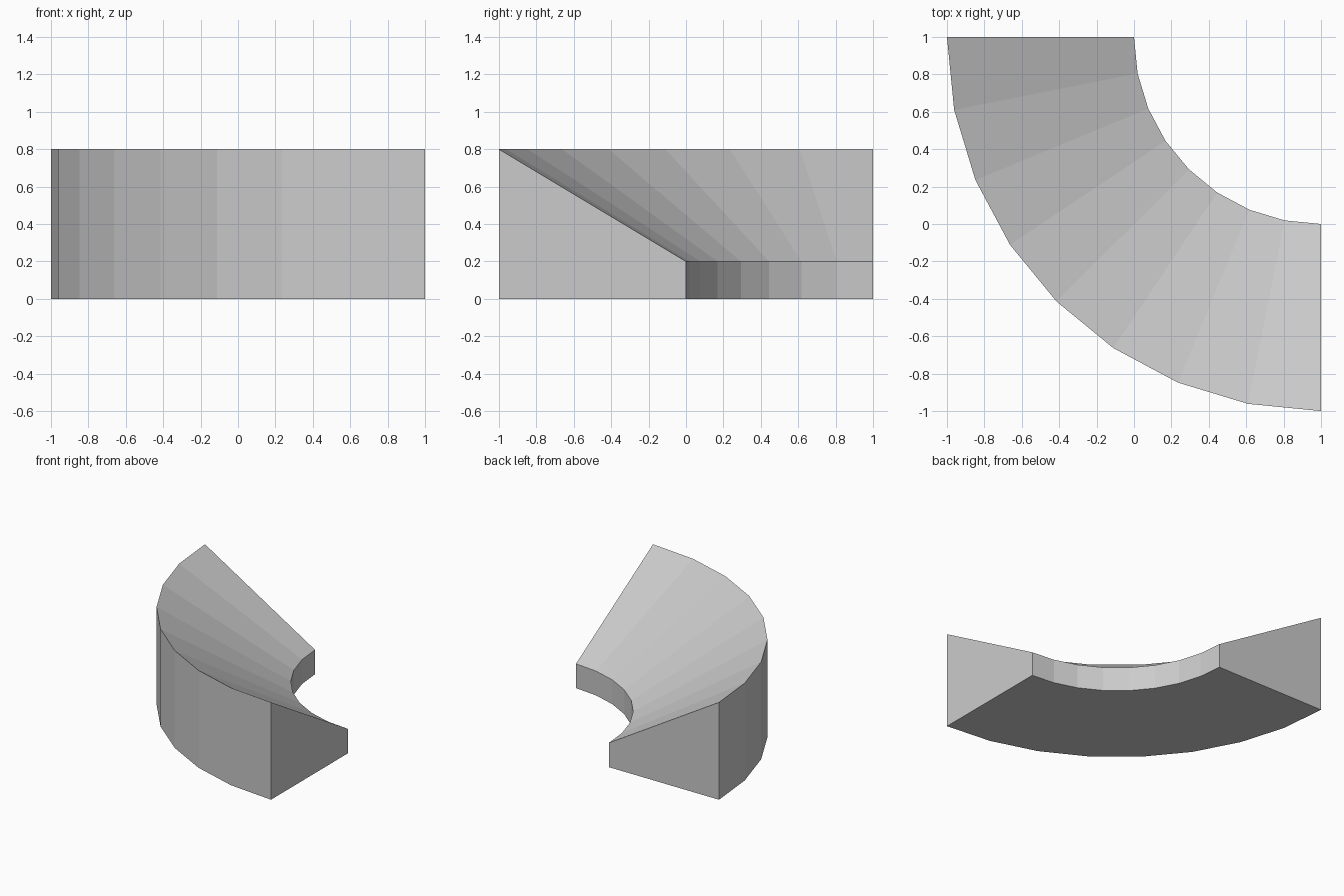
import bpy, bmesh, math

cube = bpy.data.objects.get("Cube")
if cube:
    bpy.data.objects.remove(cube, do_unlink=True)

SEGMENTS = 8
CENTRE = (1.0, 1.0)
# Radial cross-section of the banked bend: (radius, height)
PROFILE = [(1.0, 0.0), (2.0, 0.0), (2.0, 0.8), (1.0, 0.2)]

grey = bpy.data.materials.new("light grey")
grey.use_nodes = True
colour = (0.6, 0.6, 0.6, 1.0)
grey.diffuse_color = colour
grey.node_tree.nodes["Principled BSDF"].inputs["Base Color"].default_value = colour

# Sweep the section through a quarter turn
bm = bmesh.new()
rings = []
for i in range(SEGMENTS + 1):
    a = math.pi + i * math.pi / 2 / SEGMENTS
    rings.append([bm.verts.new((CENTRE[0] + r * math.cos(a),
                                CENTRE[1] + r * math.sin(a), z))
                  for r, z in PROFILE])
n = len(PROFILE)
for a, b in zip(rings, rings[1:]):
    for j in range(n):
        k = (j + 1) % n
        bm.faces.new((a[j], a[k], b[k], b[j]))

# Close both ends
bm.faces.new(rings[0])
bm.faces.new(rings[-1])
bmesh.ops.recalc_face_normals(bm, faces=bm.faces)

mesh = bpy.data.meshes.new("banked_bend")
bm.to_mesh(mesh)
bm.free()
mesh.materials.append(grey)
bend = bpy.data.objects.new("banked_bend", mesh)
bpy.context.collection.objects.link(bend)
